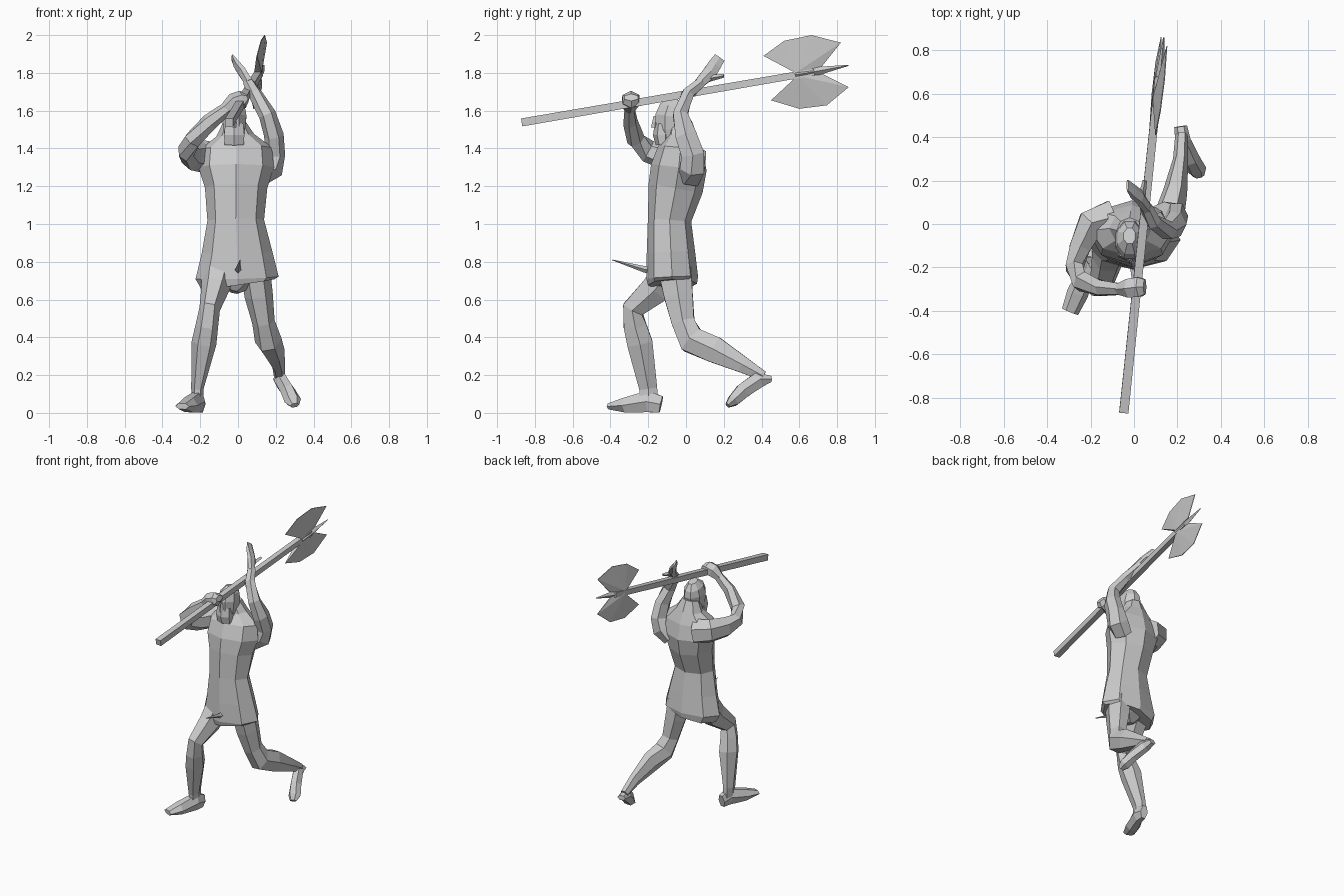
import bpy, bmesh, math
from mathutils import Vector


def finish(name, bm):
    bmesh.ops.recalc_face_normals(bm, faces=bm.faces)
    me = bpy.data.meshes.new(name)
    bm.to_mesh(me)
    bm.free()
    ob = bpy.data.objects.new(name, me)
    bpy.context.collection.objects.link(ob)
    return ob


def tube(name, rings, sides=6, hint=(1, 0, 0), phase=0.0):
    """Loft elliptical rings (x, y, z, radius along hint, other radius) along their path."""
    bm = bmesh.new()
    pts = [Vector(r[:3]) for r in rings]
    loops = []
    for i, r in enumerate(rings):
        t = (pts[min(i + 1, len(pts) - 1)] - pts[max(i - 1, 0)]).normalized()
        h = Vector(hint)
        u = (h - t * h.dot(t)).normalized()
        v = t.cross(u)
        loops.append([])
        for k in range(sides):
            a = 2 * math.pi * k / sides + phase
            loops[-1].append(bm.verts.new(pts[i] + u * r[3] * math.cos(a) + v * r[4] * math.sin(a)))
    for a, b in zip(loops, loops[1:]):
        for k in range(sides):
            n = (k + 1) % sides
            bm.faces.new((a[k], a[n], b[n], b[k]))
    bm.faces.new(loops[0])
    bm.faces.new(loops[-1])
    return finish(name, bm)


# tunic, chest and neck
tube("tunic_and_chest", [
    (0, -.072, .68, .195, .13), (-.005, -.073, .715, .22, .137),
    (-.005, -.08, .85, .187, .128), (-.012, -.087, 1.02, .15, .115),
    (-.01, -.055, 1.19, .165, .145), (-.01, -.038, 1.30, .20, .148),
    (-.01, -.03, 1.40, .19, .118), (-.015, -.02, 1.47, .10, .08),
    (-.02, -.03, 1.54, .06, .06)], 8)
tube("pelvis", [(-.01, -.07, .74, .15, .11), (-.01, -.07, .69, .12, .09), (-.02, -.08, .64, .03, .04)])
tube("tunic_flap", [(.0, -.17, .755, .025, .025), (.0, -.22, .76, .015, .017), (.012, -.39, .81, .002, .002)], 4)

# head, beard and nose
tube("head", [
    (-.02, -.075, 1.45, .05, .07), (-.02, -.08, 1.50, .062, .085),
    (-.02, -.075, 1.57, .07, .095), (-.02, -.065, 1.62, .06, .08),
    (-.02, -.055, 1.66, .03, .04)], 8, phase=math.pi / 8)
tube("beard", [(-.02, -.125, 1.42, .058, .035), (-.02, -.13, 1.47, .062, .045), (-.02, -.125, 1.53, .055, .04)],
     6, phase=math.pi / 6)
tube("nose", [(-.02, -.165, 1.51, .016, .02), (-.02, -.16, 1.57, .006, .012)], 4)

# arms, ending in hands around the shaft
tube("rear_arm", [
    (.11, .01, 1.25, .06, .08), (.17, .035, 1.30, .075, .075),
    (.195, .035, 1.37, .055, .07), (.19, .0, 1.47, .052, .065),
    (.155, -.03, 1.58, .046, .045), (.09, .01, 1.69, .038, .036),
    (.055, .08, 1.75, .03, .03)])
tube("rear_hand", [
    (.06, .07, 1.745, .026, .03), (.025, .125, 1.80, .024, .042),
    (-.005, .15, 1.84, .02, .04), (-.03, .178, 1.88, .006, .035)])
tube("rear_thumb", [(.035, .12, 1.77, .018, .018), (.05, .20, 1.785, .01, .01)], 4)
tube("lead_arm", [
    (-.10, .03, 1.34, .09, .09), (-.20, .0, 1.36, .085, .075),
    (-.25, -.11, 1.36, .075, .055), (-.275, -.20, 1.385, .06, .045),
    (-.24, -.265, 1.445, .05, .05), (-.15, -.295, 1.54, .045, .04),
    (-.06, -.30, 1.61, .035, .03)], hint=(0, 0, 1))
tube("lead_hand", [
    (-.07, -.30, 1.605, .032, .028), (-.02, -.295, 1.645, .05, .05),
    (.025, -.29, 1.66, .048, .052), (.05, -.29, 1.67, .02, .04)], hint=(0, 0, 1))

# front leg and foot
tube("front_leg", [
    (-.10, -.08, .76, .09, .10), (-.12, -.16, .655, .075, .09),
    (-.15, -.28, .55, .055, .066), (-.165, -.27, .46, .06, .07),
    (-.18, -.245, .37, .066, .078), (-.215, -.20, .13, .033, .055), (-.215, -.195, .04, .03, .055)])
tube("front_foot", [
    (-.20, -.132, .045, .028, .05), (-.21, -.20, .06, .038, .065),
    (-.26, -.32, .042, .05, .045), (-.295, -.405, .035, .04, .018)])

# back leg and foot, raised on the toes
tube("back_leg", [
    (.09, -.06, .76, .08, .10), (.11, -.04, .62, .075, .088),
    (.135, -.015, .48, .06, .07), (.16, .03, .385, .072, .082),
    (.19, .15, .335, .056, .08), (.215, .30, .255, .035, .05), (.22, .41, .195, .03, .03)])
tube("back_foot", [
    (.215, .45, .18, .03, .018), (.225, .385, .175, .036, .048),
    (.265, .30, .115, .04, .045), (.29, .25, .065, .045, .035), (.30, .22, .04, .025, .015)])

# axe shaft and end spike
tube("axe_shaft", [(-.047, -.868, 1.538, .03, .03), (.115, .68, 1.805, .026, .026)], 4, phase=math.pi / 4)
tube("axe_spike", [(.11, .58, 1.79, .022, .024), (.122, .70, 1.81, .018, .022), (.137, .86, 1.84, .003, .003)], 4)

# two axe blades: sharp outline (y, z) with a thick root at the shaft
blades = {
    "upper_blade": [(.58, 1.80), (.41, 1.89), (.52, 1.97), (.665, 2.0), (.82, 1.96), (.72, 1.835)],
    "lower_blade": [(.59, 1.785), (.45, 1.655), (.60, 1.61), (.745, 1.628), (.862, 1.725), (.71, 1.80)],
}
for name, outline in blades.items():
    bm = bmesh.new()
    for i, (y, z) in enumerate(outline):
        x = .045 + .1047 * y + .13 * (z - 1.8)
        for off in ((-.02, .02) if i == 0 else (-.002, .002)):
            bm.verts.new((x + off, y, z))
    bmesh.ops.convex_hull(bm, input=bm.verts)
    finish(name, bm)
